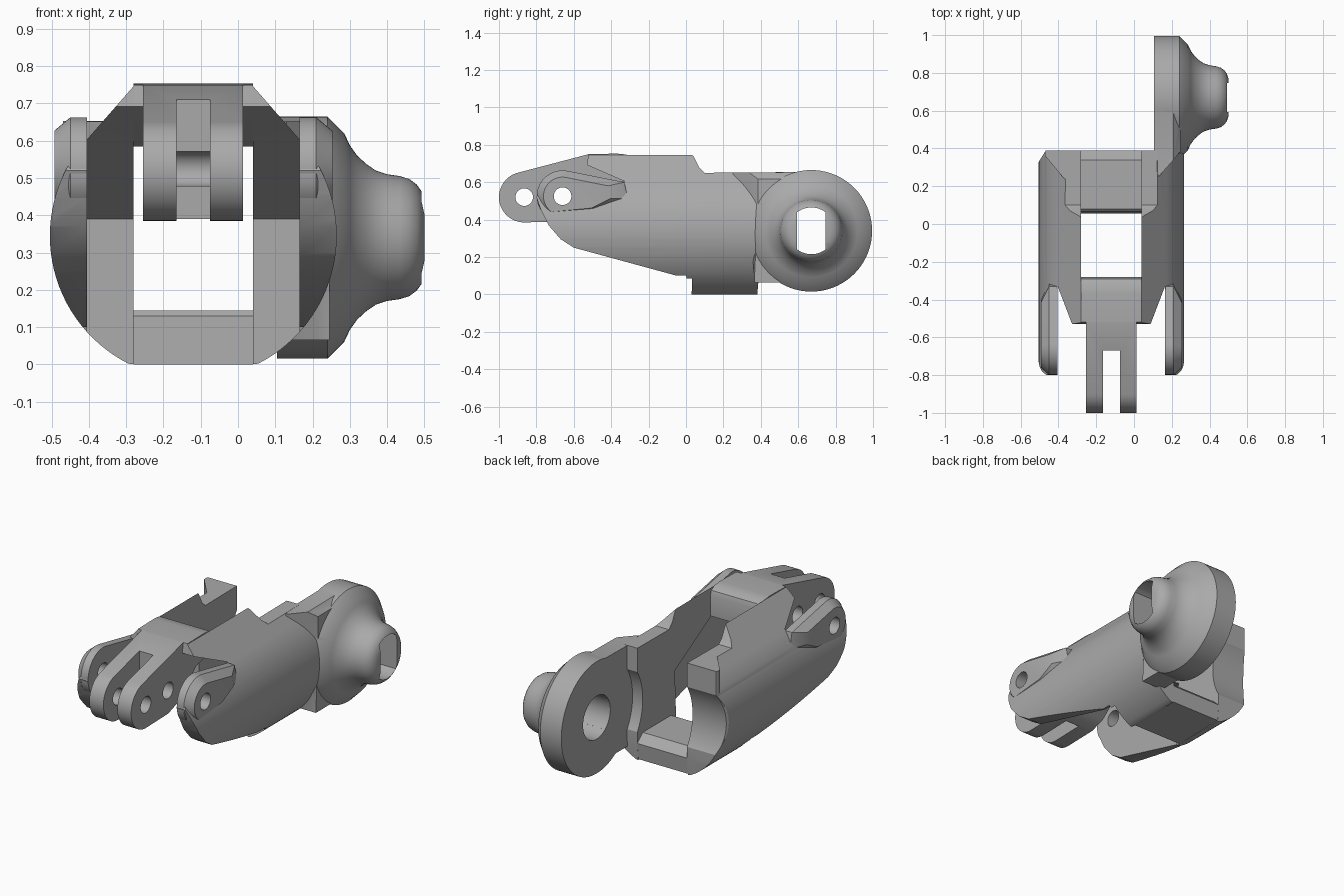
import bpy, bmesh, math
from mathutils import Vector

cube = bpy.data.objects.get("Cube")
if cube:
    bpy.data.objects.remove(cube, do_unlink=True)

MID = -0.12                 # mirror plane of the body
PIVOT = (-0.66, 0.525)      # fork hinge (y, z)
TIP = (-0.865, 0.52)        # tongue hinge
HUB = (0.67, 0.34)          # rear hub centre

grey = bpy.data.materials.new("plain grey")
grey.use_nodes = True
grey.diffuse_color = (0.4, 0.4, 0.4, 1)
grey.node_tree.nodes["Principled BSDF"].inputs["Base Color"].default_value = (0.4, 0.4, 0.4, 1)


def arc(centre, r, a0, a1, n):
    angles = [math.radians(a0 + (a1 - a0) * i / n) for i in range(n + 1)]
    return [(centre[0] + r * math.cos(a), centre[1] + r * math.sin(a)) for a in angles]


def loft(name, rings):
    """Solid from matching rings of points, capped at both ends."""
    bm = bmesh.new()
    loops = [[bm.verts.new(p) for p in ring] for ring in rings]
    n = len(loops[0])
    for a, b in zip(loops, loops[1:]):
        for i in range(n):
            j = (i + 1) % n
            bm.faces.new((a[i], a[j], b[j], b[i]))
    bm.faces.new(loops[0])
    bm.faces.new(loops[-1])
    bmesh.ops.recalc_face_normals(bm, faces=bm.faces)
    mesh = bpy.data.meshes.new(name)
    bm.to_mesh(mesh)
    bm.free()
    mesh.materials.append(grey)
    ob = bpy.data.objects.new(name, mesh)
    bpy.context.scene.collection.objects.link(ob)
    return ob


def prism(name, pts, lo, hi, axis="x"):
    place = {"x": lambda p, t: Vector((t, p[0], p[1])),
             "y": lambda p, t: Vector((p[0], t, p[1])),
             "z": lambda p, t: Vector((p[0], p[1], t))}[axis]
    return loft(name, [[place(p, t) for p in pts] for t in (lo, hi)])


def combine(target, tool, operation="DIFFERENCE"):
    mod = target.modifiers.new(operation, "BOOLEAN")
    mod.operation = operation
    mod.solver = "EXACT"
    mod.object = tool
    bpy.context.view_layer.objects.active = target
    bpy.ops.object.modifier_apply(modifier=mod.name)
    bpy.data.objects.remove(tool, do_unlink=True)


def drill(target, centre, r, lo, hi):
    combine(target, prism("drill", arc(centre, r, 0, 355, 71), lo, hi))


# Barrel body: round section with a flat belly and a roof sloping to a flat top
half = [(0.16, 0)] + arc((0, 0.345), 0.385, -63, 42, 30) + [(0.157, 0.75)]
section = [(MID + w, z) for w, z in half] + [(MID - w, z) for w, z in reversed(half)]
body = prism("barrel_body", section, -0.85, 0.39, "y")

# Flared shoulder at the rear of the right wall
shoulder = prism("shoulder", [(-0.33, 0.22), (-0.37, 0.24), (-0.47, 0.36),
                              (-0.47, 0.39), (-0.33, 0.39)], 0.45, 0.653, "z")
combine(body, shoulder, "UNION")

side = [(-0.8, 0.52), (-0.775, 0.45), (-0.735, 0.37), (-0.67, 0.295), (-0.6, 0.25),
        (-0.05, 0.1), (0, 0.1), (0.03, -0.01), (0.38, -0.01), (0.39, 0.1), (0.4, 0.653),
        (0.1, 0.65), (0.07, 0.68), (0.04, 0.74), (0.02, 0.76), (-0.52, 0.76), (-0.53, 0.69),
        (-0.35, 0.61), (-0.66, 0.62), (-0.76, 0.59)]
combine(body, prism("side_outline", side, -1, 1), "INTERSECT")

# Front fork gap, central opening, rear swing clearance and trimmed rear corner
gap = [(-1, -0.1), (0.03, -0.1), (0.03, 0), (0.045, 0.39), (-0.33, 0.605), (-0.53, 0.692),
       (-1, 0.9)]
combine(body, prism("fork_gap", gap, -0.405, 0.165))
opening = [(-0.28, -1), (0.04, -1), (0.04, 1), (-0.28, 1)]
combine(body, prism("opening", opening, -0.5, 1, "z"))
corner = [(-0.6, 0.32), (-0.51, 0.32), (-0.46, 0.4), (-0.6, 0.4)]
combine(body, prism("corner", corner, -0.5, 1, "z"))
drill(body, HUB, 0.33, -1, 0.105)
drill(body, PIVOT, 0.047, -1, 1)

# Fork cheeks: rounded plates with a chamfered outer rim
outline = arc(PIVOT, 0.138, 80, 235, 24) + [(-0.45, 0.44), (-0.31, 0.51), (-0.33, 0.6)]


def cheek(name, sign):
    rings = []
    for w, s in ((0.285, 1), (0.33, 1), (0.373, 0.74)):
        rings.append([Vector((MID + sign * w, PIVOT[0] + (y - PIVOT[0]) * s,
                              PIVOT[1] + (z - PIVOT[1]) * s)) for y, z in outline])
    ob = loft(name, rings)
    drill(ob, PIVOT, 0.047, -1, 1)
    return ob


left_cheek = cheek("left_fork_cheek", 1)
right_cheek = cheek("right_fork_cheek", -1)

# Top bridge between the walls
bridge = prism("top_bridge", [(-0.52, 0.75), (-0.37, 0.753), (-0.32, 0.748), (-0.29, 0.73),
                              (-0.28, 0.7), (-0.28, 0.585), (-0.33, 0.605), (-0.53, 0.692)],
               -0.28, 0.04)

# Slotted tongue with two hinge holes
tongue = prism("tongue", arc(TIP, 0.135, 105, 270, 24) +
               [(-0.66, 0.39), (-0.57, 0.42), (-0.4, 0.57), (-0.3, 0.595), (-0.33, 0.74),
                (-0.52, 0.75)], -0.255, 0.013)
combine(tongue, prism("slot", [(-1.1, 0), (-0.67, 0), (-0.67, 1), (-1.1, 1)], -0.165, -0.075))
drill(tongue, TIP, 0.047, -1, 1)
drill(tongue, PIVOT, 0.047, -1, 1)

# Belly plate closing the floor
belly = prism("belly_plate", [(0.055, 0), (0.065, 0.13), (0.08, 0.145), (0.34, 0.145),
                              (0.39, 0.1), (0.38, 0.005)], -0.28, 0.04)

# Rear hub: chamfered disc flowing into a hollow domed boss
profile = [(0.105, 0.325), (0.24, 0.325), (0.285, 0.28), (0.3, 0.248), (0.32, 0.22),
           (0.345, 0.197), (0.37, 0.18), (0.4, 0.17), (0.435, 0.165), (0.46, 0.157),
           (0.48, 0.142), (0.492, 0.125), (0.5, 0.1)]
hub = loft("rear_hub", [[Vector((x, y, z)) for y, z in arc(HUB, r, 0, 355, 71)]
                        for x, r in profile])

# Arm from the left wall to the hub, its upper front flaring out of the barrel
arm_rings = []
for x, front, top in ((0.105, 0.35, 0.655), (0.13, 0.25, 0.655), (0.21, 0.34, 0.655),
                      (0.245, 0.385, 0.62)):
    arm_rings.append([Vector((x, y, z)) for y, z in
                      ((0.365, 0.065), (0.5, 0.065), (0.67, 0.1), (0.67, top),
                       (front, top - 0.004), (front, 0.5))])
combine(hub, loft("arm", arm_rings), "UNION")
drill(hub, HUB, 0.125, 0, 0.36)
keyway = arc(HUB, 0.125, 52, 128, 12) + arc(HUB, 0.125, 232, 308, 12)
combine(hub, prism("keyway", keyway, 0, 0.6))

# Smooth curved faces, keep edges crisp
for ob in (body, left_cheek, right_cheek, bridge, tongue, belly, hub):
    bpy.ops.object.select_all(action="DESELECT")
    ob.select_set(True)
    bpy.context.view_layer.objects.active = ob
    bpy.ops.object.shade_smooth_by_angle(angle=math.radians(30))
